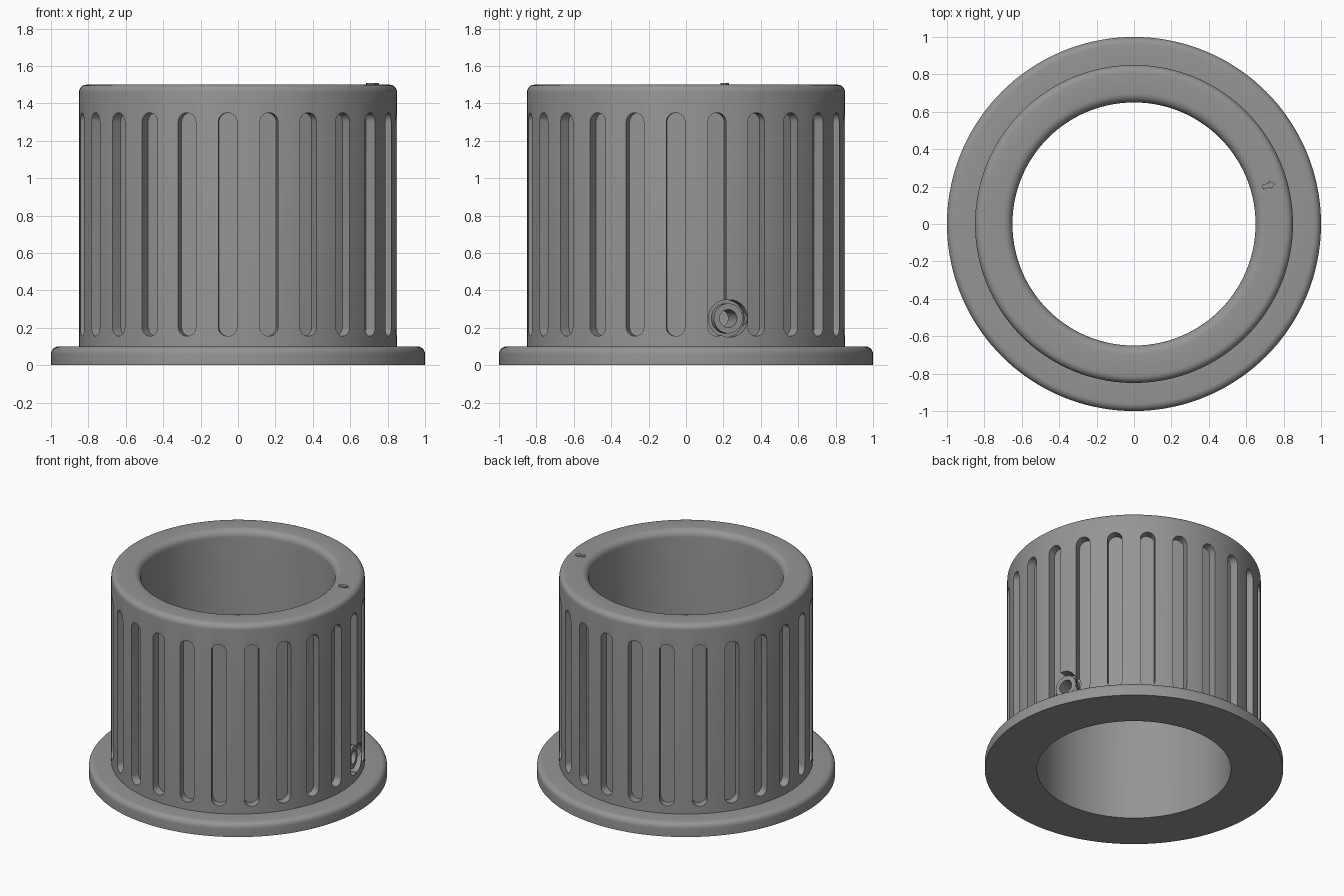
import bpy, bmesh, math
from mathutils import Matrix

if "Cube" in bpy.data.objects:
    bpy.data.objects.remove(bpy.data.objects["Cube"])

grey = bpy.data.materials.new("mid_grey")
grey.diffuse_color = (0.3, 0.3, 0.3, 1)
grey.use_nodes = True
grey.node_tree.nodes["Principled BSDF"].inputs["Base Color"].default_value = grey.diffuse_color

PORT = math.radians(16)      # direction of the side port and arrow
SLOT_FLOOR = 0.79            # radius of the slot bottoms


def finish(name, bm, angle=30):
    bmesh.ops.remove_doubles(bm, verts=bm.verts, dist=1e-6)
    bmesh.ops.recalc_face_normals(bm, faces=bm.faces)
    me = bpy.data.meshes.new(name)
    bm.to_mesh(me)
    bm.free()
    me.materials.append(grey)
    ob = bpy.data.objects.new(name, me)
    bpy.context.collection.objects.link(ob)
    return ob


def smooth(ob):
    bpy.ops.object.select_all(action='DESELECT')
    ob.select_set(True)
    bpy.context.view_layer.objects.active = ob
    bpy.ops.object.shade_smooth_by_angle(angle=math.radians(30))


def fillet(cx, cz, r, a0, a1, n=6):
    return [(cx + r * math.cos(math.radians(a0 + (a1 - a0) * i / n)),
             cz + r * math.sin(math.radians(a0 + (a1 - a0) * i / n)))
            for i in range(n + 1)]


def revolve(name, profile, steps=144):
    bm = bmesh.new()
    rings = []
    for i in range(steps):
        a = 2 * math.pi * i / steps
        rings.append([bm.verts.new((r * math.cos(a), r * math.sin(a), z)) for r, z in profile])
    n = len(profile)
    for i in range(steps):
        p, q = rings[i], rings[(i + 1) % steps]
        for j in range(n):
            k = (j + 1) % n
            bm.faces.new((p[j], q[j], q[k], p[k]))
    return finish(name, bm)


def prism(bm, outline, r0, r1, angle):
    """Extrude a (tangent, z) outline radially from r0 to r1 at an angle."""
    rot = Matrix.Rotation(angle, 3, 'Z')
    lo, hi = [], []
    for t, z in outline:
        for lst, r in ((lo, r0), (hi, r1)):
            v = bm.verts.new((r, t, z))
            v.co = rot @ v.co
            lst.append(v)
    bm.faces.new(lo[::-1])
    bm.faces.new(hi)
    n = len(lo)
    for i in range(n):
        j = (i + 1) % n
        bm.faces.new((lo[i], lo[j], hi[j], hi[i]))


def circle(r, z=0.25, n=32):
    return [(r * math.cos(2 * math.pi * i / n), z + r * math.sin(2 * math.pi * i / n))
            for i in range(n)]


def cut(target, cutter):
    cutter.hide_render = True
    cutter.hide_viewport = True
    m = target.modifiers.new("cut", 'BOOLEAN')
    m.operation, m.solver, m.object = 'DIFFERENCE', 'EXACT', cutter
    with bpy.context.temp_override(object=target, active_object=target):
        bpy.ops.object.modifier_apply(modifier=m.name)
    bpy.data.objects.remove(cutter)


# Flanged sleeve with rounded rims
profile = [(0.65, 0), (1.0, 0)] + fillet(0.96, 0.06, 0.04, 0, 90) + [(0.85, 0.1)]
profile += fillet(0.81, 1.46, 0.04, 0, 90) + fillet(0.70, 1.45, 0.05, 90, 180)
sleeve = revolve("flanged_sleeve", profile)

# Ring of 24 round-ended slots
slot = fillet(0, 1.30, 0.05, 0, 180, 12) + fillet(0, 0.205, 0.05, 180, 360, 12)
bm = bmesh.new()
for k in range(24):
    prism(bm, slot, SLOT_FLOOR, 0.95, math.radians(-3.75 + 15 * k))
cut(sleeve, finish("slot_cutter", bm))

# Port pocket and through hole
for name, r, r0 in (("pocket_cutter", 0.1, 0.77), ("hole_cutter", 0.048, 0.55)):
    bm = bmesh.new()
    prism(bm, circle(r), r0, 0.95, PORT)
    cut(sleeve, finish(name, bm))
smooth(sleeve)

# Collar around the port hole
bm = bmesh.new()
rot = Matrix.Rotation(PORT, 3, 'Z')
section = [(0.77, 0.048), (0.82, 0.048), (0.82, 0.08), (0.77, 0.08)]
n = 32
loops = [[bm.verts.new(rot @ Matrix.Rotation(2 * math.pi * i / n, 3, 'X')
                       @ Matrix.Translation((x, r, 0)).translation) for x, r in section]
         for i in range(n)]
for i in range(n):
    p, q = loops[i], loops[(i + 1) % n]
    for j in range(4):
        k = (j + 1) % 4
        bm.faces.new((p[j], p[k], q[k], q[j]))
collar = finish("port_collar", bm)
collar.location = (0, 0, 0.25)
smooth(collar)

# Raised arrow on the top rim, pointing outward
bm = bmesh.new()
half = [(-0.035, 0.012), (0.005, 0.012), (0.005, 0.024), (0.035, 0)]
outline = half + [(x, -y) for x, y in half[2::-1]]
base = [bm.verts.new(rot @ Matrix.Translation((0.75 + x, y, 1.5)).translation) for x, y in outline]
face = bm.faces.new(base)
ext = bmesh.ops.extrude_face_region(bm, geom=[face])
bmesh.ops.translate(bm, vec=(0, 0, 0.009),
                    verts=[v for v in ext["geom"] if isinstance(v, bmesh.types.BMVert)])
finish("direction_arrow", bm)
